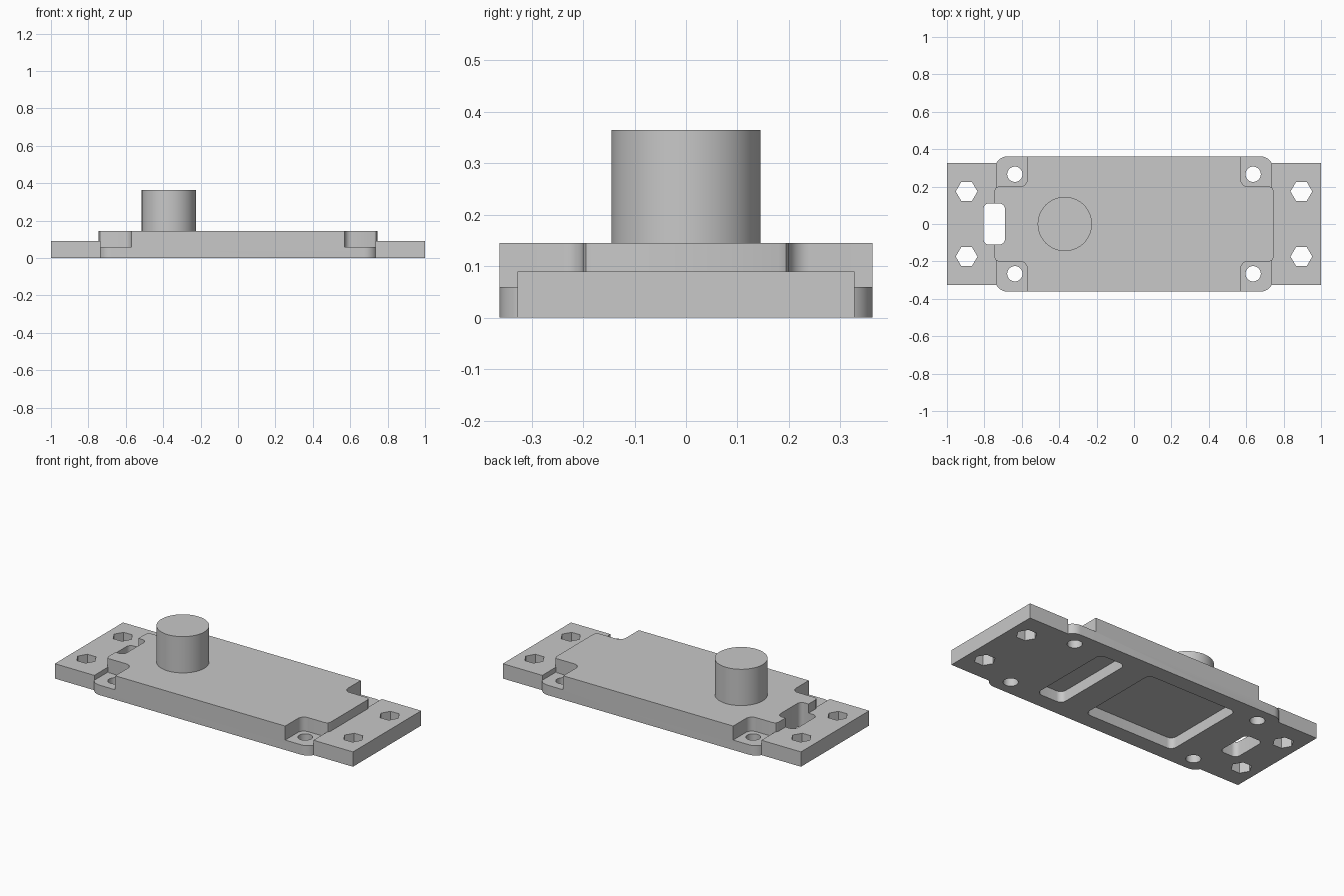
import bpy, bmesh
from math import cos, sin, pi, radians

cube = bpy.data.objects.get("Cube")
if cube:
    bpy.data.objects.remove(cube, do_unlink=True)

grey = bpy.data.materials.new("plain grey")
grey.use_nodes = True
colour = (0.58, 0.58, 0.58, 1)
grey.diffuse_color = colour
grey.node_tree.nodes["Principled BSDF"].inputs["Base Color"].default_value = colour


def arc(cx, cy, r, start, end, steps=8):
    """Points on an arc, angles in degrees."""
    angles = [radians(start + (end - start) * i / steps) for i in range(steps + 1)]
    return [(cx + r * cos(a), cy + r * sin(a)) for a in angles]


def rounded(x0, x1, y0, y1, r):
    """Rectangle outline with rounded corners."""
    return (arc(x1 - r, y1 - r, r, 0, 90) + arc(x0 + r, y1 - r, r, 90, 180)
            + arc(x0 + r, y0 + r, r, 180, 270) + arc(x1 - r, y0 + r, r, 270, 360))


def rect(x0, x1, y0, y1):
    return [(x0, y0), (x1, y0), (x1, y1), (x0, y1)]


def ring(x, y, r, sides):
    return [(x + r * cos(2 * pi * i / sides), y + r * sin(2 * pi * i / sides))
            for i in range(sides)]


def prism(name, outline, z0, z1):
    """Extrude a flat outline between two heights."""
    bm = bmesh.new()
    low = [bm.verts.new((x, y, z0)) for x, y in outline]
    high = [bm.verts.new((x, y, z1)) for x, y in outline]
    bm.faces.new(low)
    bm.faces.new(high)
    for i in range(len(low)):
        j = (i + 1) % len(low)
        bm.faces.new((low[i], low[j], high[j], high[i]))
    bmesh.ops.recalc_face_normals(bm, faces=bm.faces)
    mesh = bpy.data.meshes.new(name)
    bm.to_mesh(mesh)
    bm.free()
    mesh.materials.append(grey)
    obj = bpy.data.objects.new(name, mesh)
    bpy.context.collection.objects.link(obj)
    return obj


def combine(target, tool, operation="DIFFERENCE"):
    """Apply a boolean and remove the tool object."""
    mod = target.modifiers.new("cut", "BOOLEAN")
    mod.operation = operation
    mod.solver = "EXACT"
    mod.object = tool
    bpy.context.view_layer.objects.active = target
    bpy.ops.object.modifier_apply(modifier=mod.name)
    bpy.data.objects.remove(tool, do_unlink=True)


def cut(target, outline, z0=-0.1, z1=0.5):
    combine(target, prism("cutter", outline, z0, z1))


corners = [(sx, sy) for sx in (-1, 1) for sy in (-1, 1)]

# Long mounting plate and the thicker rounded body, both left long below the base
base = prism("mounting_plate", rect(-1, 1, -0.327, 0.327), -0.03, 0.09)
body = prism("body", rounded(-0.745, 0.745, -0.362, 0.362, 0.07), -0.05, 0.145)

# Corner ledges, with a rounded inner corner and softened arm tip
ledge = (arc(0.61, 0.24, 0.04, 180, 270)
         + [(0.725, 0.2), (0.738, 0.194), (0.746, 0.178), (0.9, 0.178), (0.9, 0.5), (0.57, 0.5)])
for sx, sy in corners:
    cut(body, [(sx * x, sy * y) for x, y in ledge], 0.06)
    cut(base, [(sx * x, sy * y) for x, y in rect(0.5, 0.735, 0.19, 0.5)], 0.05)

# Join the two and trim the base flat
combine(base, body, "UNION")
cut(base, rect(-2, 2, -1, 1), -0.5, 0)

# Hexagonal end holes and round ledge holes
for sx, sy in corners:
    cut(base, ring(sx * 0.895, sy * 0.174, 0.058, 6))
    cut(base, ring(sx * 0.637, sy * 0.266, 0.041, 32))

# Cable slot and two shallow pockets underneath
cut(base, rounded(-0.805, -0.69, -0.11, 0.11, 0.03))
cut(base, rounded(-0.487, 0.117, -0.265, 0.265, 0.035), -0.1, 0.065)
cut(base, rounded(0.283, 0.457, -0.265, 0.265, 0.035), -0.1, 0.065)
base.name = "base_body"

# Round post on top
post = prism("round_post", ring(-0.37, 0, 0.145, 64), 0.145, 0.365)

for obj in (base, post):
    bpy.ops.object.select_all(action="DESELECT")
    obj.select_set(True)
    bpy.context.view_layer.objects.active = obj
    bpy.ops.object.shade_smooth_by_angle(angle=radians(30))
